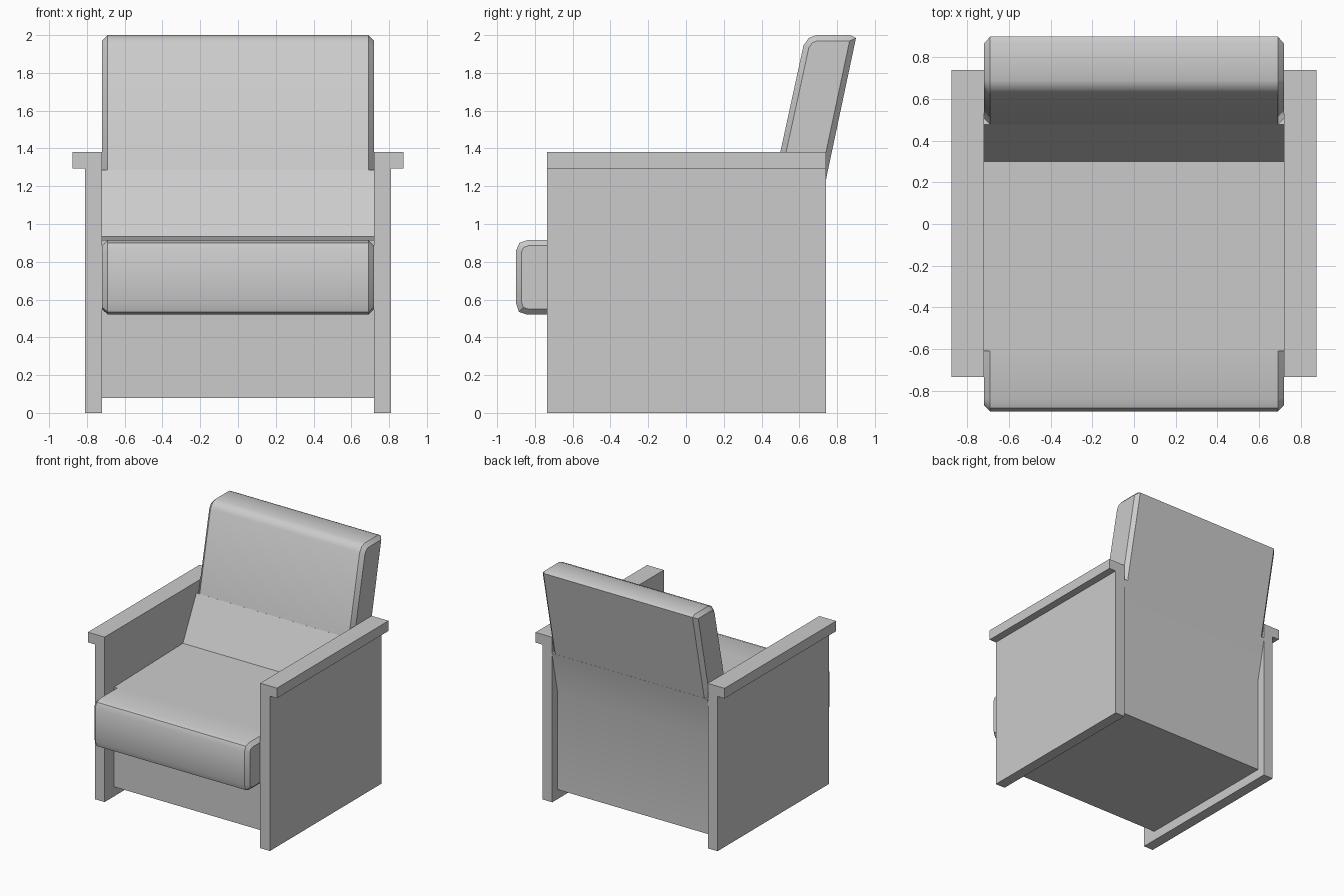
import bpy, bmesh, math

cube = bpy.data.objects.get("Cube")
if cube:
    bpy.data.objects.remove(cube, do_unlink=True)

grey = bpy.data.materials.new("plain_grey")
grey.use_nodes = True
grey.diffuse_color = (0.6, 0.6, 0.6, 1)
grey.node_tree.nodes["Principled BSDF"].inputs["Base Color"].default_value = (0.6, 0.6, 0.6, 1)

HALF = 0.72    # half width between the side panels
CHAMFER = 0.03


def inset(points, d):
    """Move every edge of a counter-clockwise (y, z) outline inwards by d."""
    result = []
    for i, (y, z) in enumerate(points):
        py, pz = points[i - 1]
        ny, nz = points[(i + 1) % len(points)]
        a = math.atan2(z - pz, y - py)
        b = math.atan2(nz - z, ny - y)
        turn = math.cos((b - a) / 2)
        mid = (a + b) / 2
        result.append((y - d / turn * math.sin(mid), z + d / turn * math.cos(mid)))
    return result


def loft(name, sections, smooth=False):
    """Join (x, outline) sections into one closed solid."""
    bm = bmesh.new()
    rings = [[bm.verts.new((x, y, z)) for y, z in outline] for x, outline in sections]
    for r, s in zip(rings, rings[1:]):
        for i in range(len(r)):
            bm.faces.new((r[i - 1], r[i], s[i], s[i - 1]))
    bm.faces.new(rings[0])
    bm.faces.new(rings[-1])
    bmesh.ops.recalc_face_normals(bm, faces=bm.faces)
    mesh = bpy.data.meshes.new(name)
    bm.to_mesh(mesh)
    bm.free()
    mesh.materials.append(grey)
    obj = bpy.data.objects.new(name, mesh)
    bpy.context.collection.objects.link(obj)
    if smooth:
        bpy.ops.object.select_all(action='DESELECT')
        obj.select_set(True)
        bpy.context.view_layer.objects.active = obj
        bpy.ops.object.shade_smooth_by_angle(angle=math.radians(35))
    return obj


def cushion(name, outline):
    small = inset(outline, CHAMFER)
    edge = HALF - CHAMFER
    loft(name, [(-HALF, small), (-edge, outline), (edge, outline), (HALF, small)], True)


def box(name, x0, x1, y0, y1, z0, z1):
    outline = [(y0, z0), (y1, z0), (y1, z1), (y0, z1)]
    loft(name, [(x0, outline), (x1, outline)])


# Seat body with the sloping lower back
body = [(-0.61, 0.08), (0.67, 0.08), (0.67, 0.9), (0.745, 1.25),
        (0.478, 1.285), (0.3, 0.933), (-0.61, 0.915)]
loft("seat_body", [(-HALF, body), (HALF, body)], True)

# Rounded front of the seat cushion
cushion("seat_front", [(-0.57, 0.52), (-0.57, 0.915), (-0.84, 0.915), (-0.882, 0.9),
                       (-0.9, 0.86), (-0.9, 0.58), (-0.885, 0.535), (-0.84, 0.52)])

# Leaning backrest
cushion("backrest", [(0.46, 1.2), (0.67, 0.9), (0.9, 1.985), (0.87, 2.0), (0.69, 2.0),
                     (0.65, 1.985), (0.622, 1.945)])

# Side panels with armrest caps
for side, s in (("right", -1), ("left", 1)):
    box(side + "_panel", s * HALF, s * 0.81, -0.735, 0.74, 0, 1.295)
    box(side + "_armrest", s * HALF, s * 0.875, -0.735, 0.74, 1.295, 1.38)
